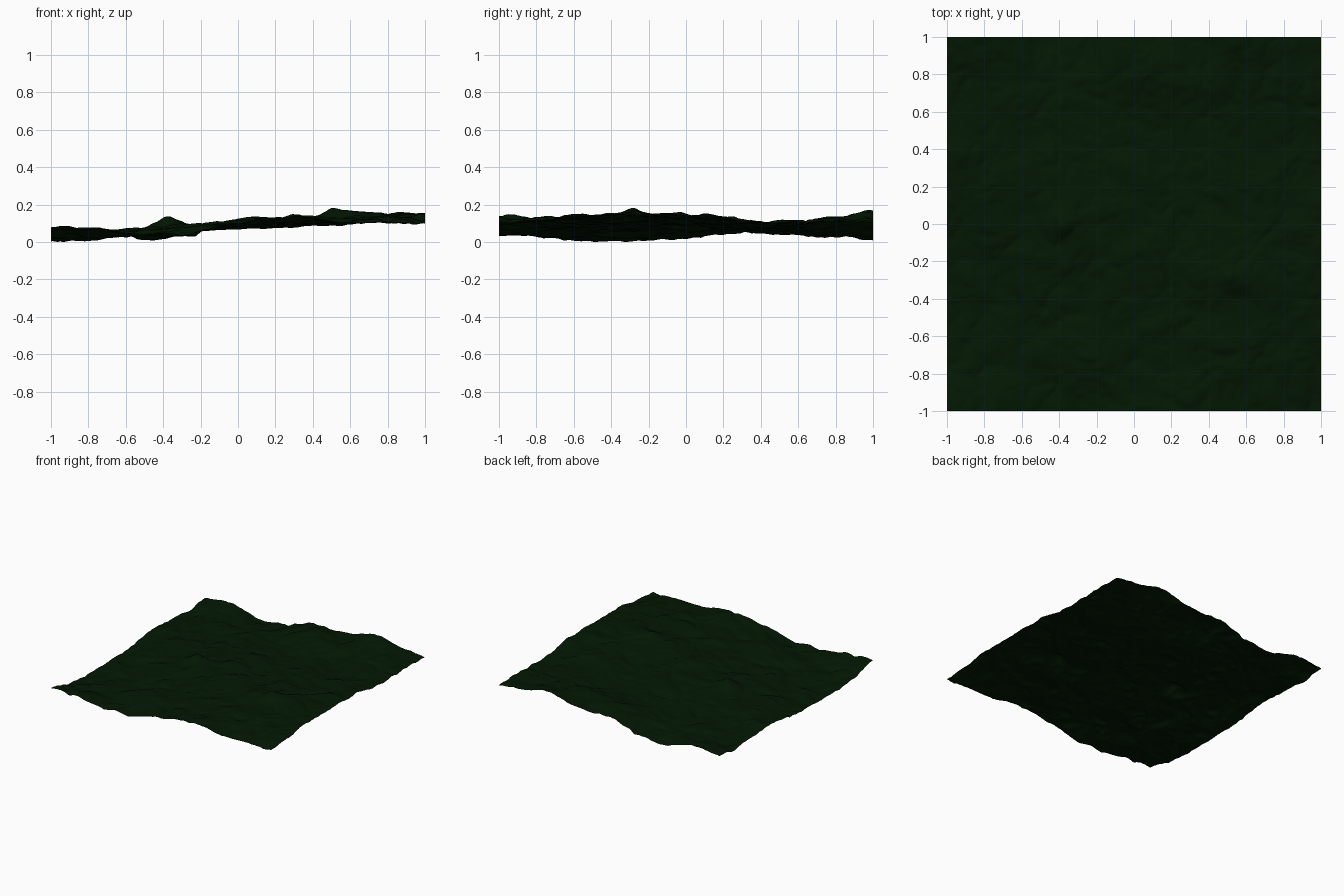
import bpy, bmesh, math
from mathutils import noise, Vector

# Coarse heights in hundredths: rows run y = -1..1, columns x = -1..1
H = [
    [8.8, 8.5, 5.8, 6.2, 12, 14.5, 12, 12.8, 11.5],
    [4.5, 4.5, 6, 9, 10.5, 13, 13.5, 14, 14],
    [2.5, 3.5, 6.5, 9, 11.5, 12.5, 14, 15.3, 16.7],
    [2.7, 4.5, 8, 9.5, 13, 12.5, 16.5, 16.2, 16.7],
    [4, 6.5, 8.5, 10.5, 12, 11.5, 13.5, 15, 16.5],
    [6.3, 7.5, 8.5, 9.5, 11, 11, 12, 13.5, 14],
    [7.3, 6.5, 6.5, 7.5, 9, 10, 11, 12.3, 12],
    [4.2, 6.5, 6, 7.5, 11.5, 13.5, 13.5, 14.3, 13.3],
    [7.5, 9.5, 2.2, 5, 13, 12, 16.5, 15, 12],
]
# Knolls: x, y, height, radius
KNOLLS = [
    (-0.37, 0.0, 0.05, 0.09), (0.62, 0.98, 0.025, 0.10), (0.07, -0.13, 0.025, 0.10),
    (0.52, -0.29, 0.02, 0.08), (0.06, 0.8, 0.025, 0.10), (0.68, 0.2, 0.02, 0.09),
    (-0.92, 0.38, 0.02, 0.08), (-0.2, -0.72, 0.025, 0.09), (0.33, -0.94, 0.02, 0.08),
    (0.62, -0.62, 0.02, 0.09), (0.33, -0.25, 0.02, 0.07), (-0.72, -0.92, 0.015, 0.08),
]
N = 200  # grid cells per side


def cubic(p, t):
    """Catmull-Rom blend of a row of evenly spaced values, t in 0..8."""
    i = min(int(t), len(p) - 2)
    f = t - i
    a, b, c, d = (p[max(0, min(len(p) - 1, i + k))] for k in (-1, 0, 1, 2))
    return b + 0.5 * f * (c - a + f * (2*a - 5*b + 4*c - d + f * (3*(b - c) + d - a)))


def height(x, y):
    z = cubic([cubic(row, (x + 1) * 4) for row in H], (y + 1) * 4) / 100
    for cx, cy, h, r in KNOLLS:
        z += h * math.exp(-((x - cx)**2 + (y - cy)**2) / r**2)
    # rocky detail: rounded lumps with creases between them
    warp = 0.05 * noise.noise(Vector((x * 4, y * 4, 9.1)))
    for k in range(3):
        f = 5.0 * 2**k
        n = noise.noise(Vector(((x + warp) * f + 7.3, (y - warp) * f + 2.1, 4.7 + k)))
        z += 0.03 / 2.1**k * (abs(n) - 0.2)
    return z


# Terrain sheet
bm = bmesh.new()
bmesh.ops.create_grid(bm, x_segments=N, y_segments=N, size=1)
for v in bm.verts:
    v.co.z = height(v.co.x, v.co.y)
low = min(v.co.z for v in bm.verts)
for v in bm.verts:
    v.co.z -= low
for f in bm.faces:
    f.smooth = True
mesh = bpy.data.meshes.new("terrain")
bm.to_mesh(mesh)
bm.free()
terrain = bpy.data.objects.new("terrain", mesh)
bpy.context.collection.objects.link(terrain)

# Dark grass colour
grass = bpy.data.materials.new("dark_grass")
grass.diffuse_color = (0.001, 0.0085, 0.001, 1)
mesh.materials.append(grass)
